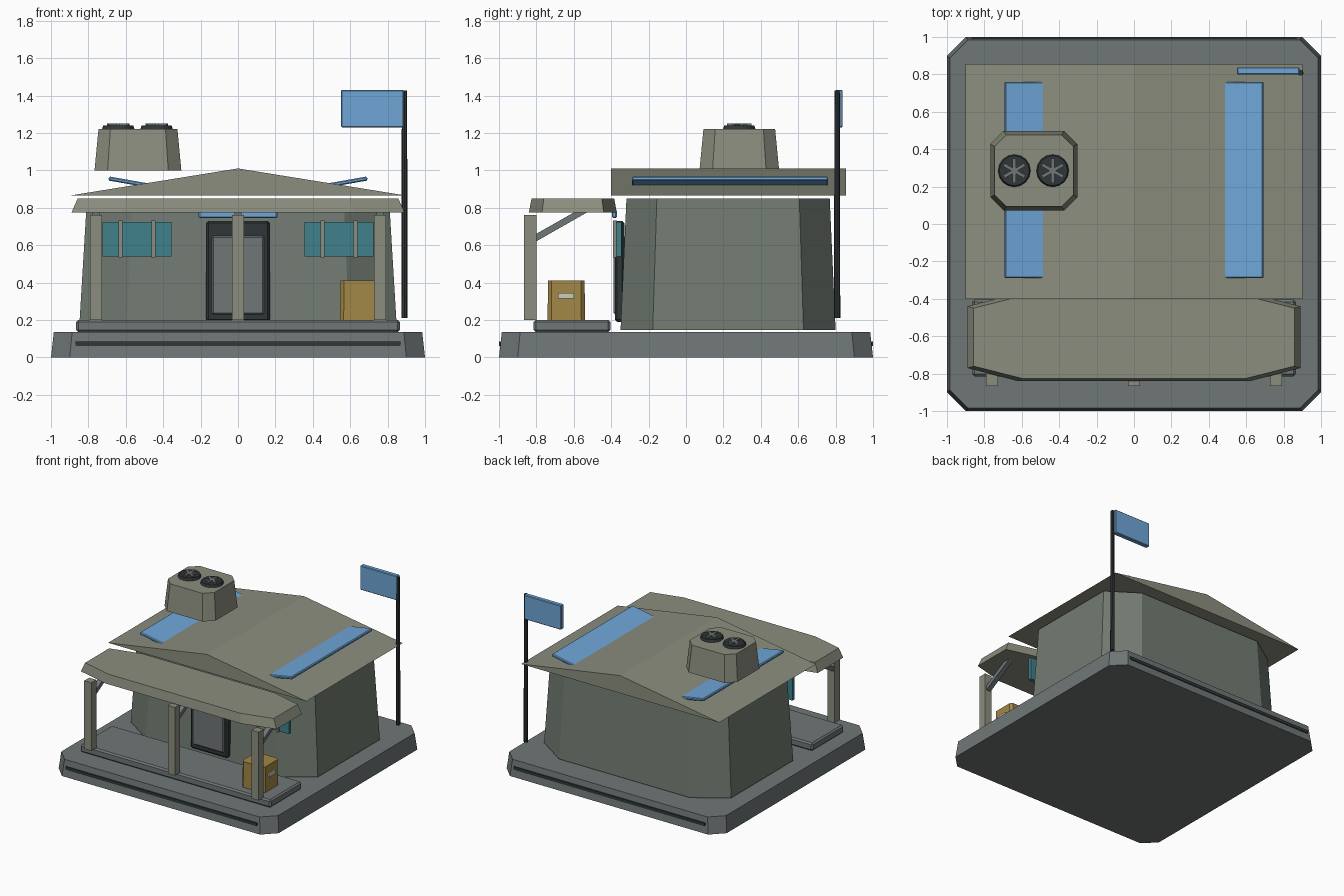
import bpy, bmesh, math
from mathutils import Vector

if "Cube" in bpy.data.objects:
    bpy.data.objects.remove(bpy.data.objects["Cube"])


def mat(name, r, g, b):
    m = bpy.data.materials.new(name)
    m.diffuse_color = (r, g, b, 1)
    m.use_nodes = True
    m.node_tree.nodes["Principled BSDF"].inputs["Base Color"].default_value = m.diffuse_color
    return m


STONE = mat("stone_grey", 0.16, 0.18, 0.18)
WALL = mat("wall_green_grey", 0.17, 0.20, 0.17)
ROOF = mat("roof_olive_grey", 0.26, 0.27, 0.21)
DARK = mat("dark_metal", 0.03, 0.037, 0.04)
BLUE = mat("panel_blue", 0.16, 0.38, 0.68)
TEAL = mat("window_teal", 0.05, 0.22, 0.26)
GOLD = mat("crate_gold", 0.36, 0.24, 0.06)
PALE = mat("label_pale", 0.6, 0.6, 0.5)


def finish(bm, name, material):
    bmesh.ops.recalc_face_normals(bm, faces=bm.faces)
    me = bpy.data.meshes.new(name)
    bm.to_mesh(me)
    bm.free()
    ob = bpy.data.objects.new(name, me)
    bpy.context.collection.objects.link(ob)
    me.materials.append(material)
    return ob


def box(name, lo, hi, material, bevel=0.0):
    bm = bmesh.new()
    bmesh.ops.create_cube(bm, size=1)
    for v in bm.verts:
        v.co = Vector([(a + b) / 2 + c * (b - a) for a, b, c in zip(lo, hi, v.co)])
    ob = finish(bm, name, material)
    if bevel:
        mod = ob.modifiers.new("bevel", "BEVEL")
        mod.width, mod.segments = bevel, 1
    return ob


def loft(name, rings, material):
    bm = bmesh.new()
    loops = [[bm.verts.new(p) for p in ring] for ring in rings]
    for a, b in zip(loops, loops[1:]):
        for i in range(len(a)):
            j = (i + 1) % len(a)
            bm.faces.new((a[i], a[j], b[j], b[i]))
    bm.faces.new(loops[0])
    bm.faces.new(loops[-1])
    return finish(bm, name, material)


def octo(name, centre, half, cut, z, top, material):
    """Tapered block with chamfered corners."""
    rings = []
    for zz, (sx, sy) in zip(z, ((1, 1), top)):
        hx, hy = half[0] * sx, half[1] * sy
        ix, iy = (half[0] - cut[0]) * sx, (half[1] - cut[1]) * sy
        pts = [(ix, -hy), (hx, -iy), (hx, iy), (ix, hy),
               (-ix, hy), (-hx, iy), (-hx, -iy), (-ix, -hy)]
        rings.append([(centre[0] + x, centre[1] + y, zz) for x, y in pts])
    return loft(name, rings, material)


def cylinder(name, centre, r1, r2, depth, sides, material):
    bm = bmesh.new()
    bmesh.ops.create_cone(bm, cap_ends=True, segments=sides, radius1=r1, radius2=r2, depth=depth)
    bmesh.ops.translate(bm, verts=bm.verts, vec=centre)
    return finish(bm, name, material)


# Foundation slab with dark strips front and back
octo("foundation", (0, 0), (1, 1), (0.1, 0.1), (0, 0.135), (0.985, 0.985), STONE)
box("foundation_strip_front", (-0.87, -1.0, 0.06), (0.87, -0.97, 0.085), DARK)
box("foundation_strip_back", (-0.87, 0.97, 0.06), (0.87, 1.0, 0.085), DARK)

# Main walls and gabled roof
octo("walls", (0, 0.225), (0.85, 0.575), (0.255, 0.172), (0.145, 0.85), (0.95, 0.945), WALL)
loft("roof", [[(-0.9, y, 0.865), (0.9, y, 0.865), (0, y, 1.01)] for y in (-0.4, 0.855)], ROOF)

# Porch deck and awning
box("porch_deck", (-0.865, -0.815, 0.135), (0.865, -0.405, 0.2), STONE, 0.012)
octo("awning", (0, -0.605), (0.89, 0.235), (0.27, 0.07), (0.775, 0.85), (0.963, 0.94), ROOF)

# Porch posts with diagonal braces
for i, x in enumerate((-0.76, 0, 0.76)):
    box(f"porch_post_{i}", (x - 0.032, -0.865, 0.2), (x + 0.032, -0.8, 0.76), ROOF)
    profile = [(-0.81, 0.615), (-0.52, 0.78), (-0.59, 0.78), (-0.81, 0.655)]
    loft(f"porch_brace_{i}", [[(x + s * 0.02, y, z) for y, z in profile] for s in (-1, 1)], STONE)

# Door and lamp bar above it
box("door_frame", (-0.17, -0.38, 0.19), (0.17, -0.33, 0.73), DARK, 0.012)
box("door_leaf", (-0.14, -0.388, 0.23), (0.14, -0.36, 0.65), STONE, 0.008)
box("door_lamp", (-0.21, -0.395, 0.745), (0.21, -0.37, 0.785), BLUE, 0.006)

# Front windows with bars, and tilted roof panels, on both sides
for s, side in ((-1, "left"), (1, "right")):
    cx = s * 0.54
    box(f"window_{side}", (cx - 0.185, -0.375, 0.54), (cx + 0.185, -0.345, 0.725), TEAL)
    for k, d in enumerate((-0.088, 0.088)):
        box(f"window_bar_{side}_{k}", (cx + d - 0.01, -0.39, 0.533),
            (cx + d + 0.01, -0.37, 0.733), ROOF)
    panel = box(f"roof_panel_{side}", (-0.106, -0.525, -0.011), (0.106, 0.525, 0.011), BLUE, 0.006)
    panel.location = (s * 0.587, 0.235, 0.938)
    panel.rotation_euler.y = -s * math.radians(10)

# Rooftop vent unit with two fans
octo("vent_unit", (-0.535, 0.285), (0.232, 0.213), (0.07, 0.07), (1.0, 1.22), (0.91, 0.9), ROOF)
for i, x in enumerate((-0.64, -0.435)):
    cylinder(f"vent_fan_{i}", (x, 0.285, 1.228), 0.088, 0.08, 0.024, 16, DARK)
    for k in range(3):
        blade = box(f"fan_blade_{i}_{k}", (-0.065, -0.009, -0.007), (0.065, 0.009, 0.007), STONE)
        blade.location = (x, 0.285, 1.243)
        blade.rotation_euler.z = math.radians(30 + 60 * k)

# Storage crate on the porch
octo("crate", (0.65, -0.64), (0.105, 0.1), (0.02, 0.02), (0.2, 0.41), (0.98, 0.98), GOLD)
box("crate_label", (0.745, -0.685, 0.315), (0.765, -0.6, 0.345), PALE)

# Flagpole and flag
cylinder("flagpole", (0.89, 0.808, 0.818), 0.017, 0.014, 1.215, 8, DARK)
box("flag", (0.55, 0.8, 1.23), (0.885, 0.838, 1.43), BLUE, 0.005)
